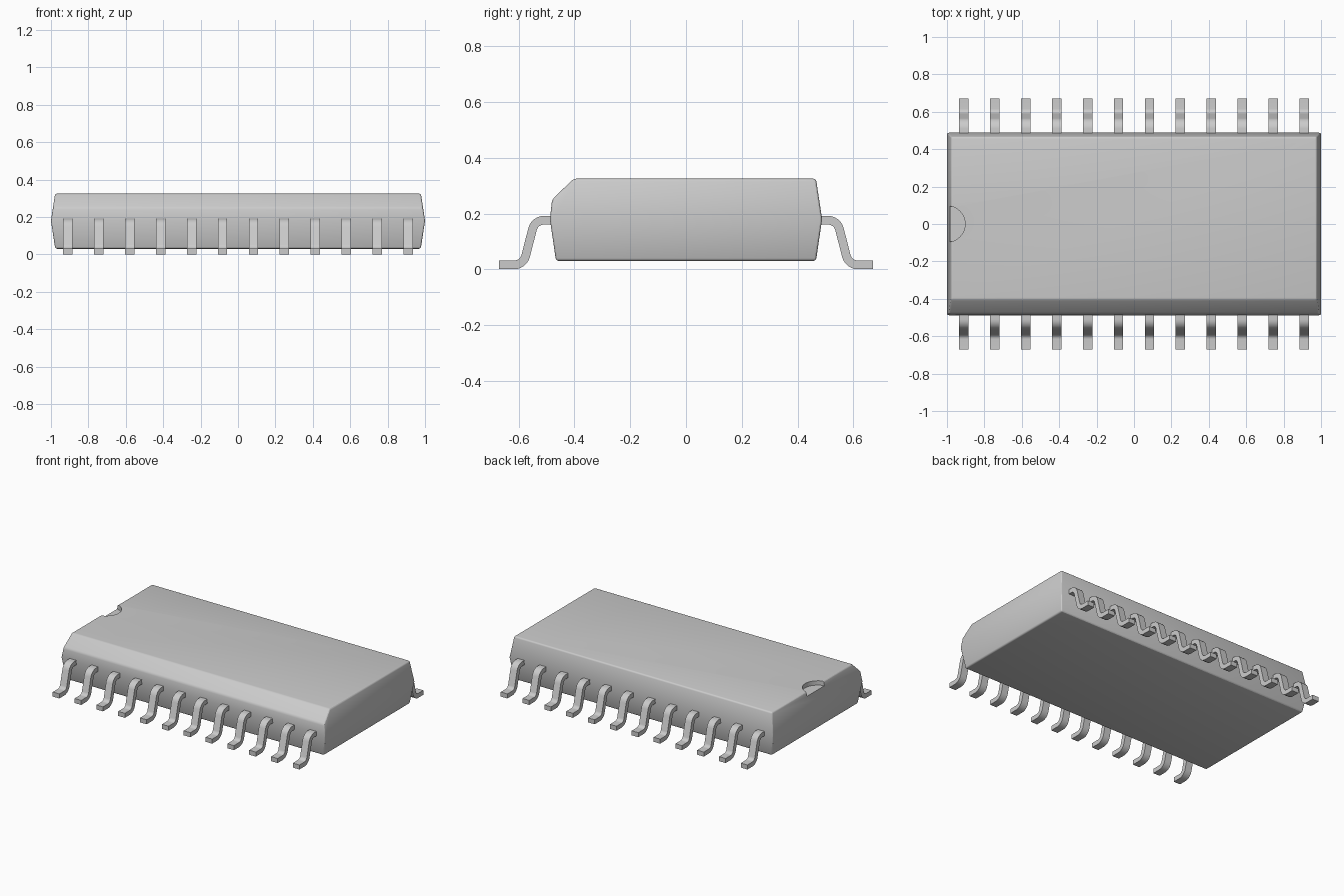
import bpy, bmesh, math
from mathutils import Vector

if "Cube" in bpy.data.objects:
    bpy.data.objects.remove(bpy.data.objects["Cube"])

grey = bpy.data.materials.new("plain grey")
grey.diffuse_color = (0.6, 0.6, 0.6, 1)
grey.use_nodes = True
grey.node_tree.nodes["Principled BSDF"].inputs["Base Color"].default_value = grey.diffuse_color


def make_object(name, bm):
    bmesh.ops.recalc_face_normals(bm, faces=bm.faces)
    mesh = bpy.data.meshes.new(name)
    bm.to_mesh(mesh)
    bm.free()
    mesh.materials.append(grey)
    obj = bpy.data.objects.new(name, mesh)
    bpy.context.collection.objects.link(obj)
    return obj


def smooth(obj, degrees):
    bpy.ops.object.select_all(action='DESELECT')
    obj.select_set(True)
    bpy.context.view_layer.objects.active = obj
    bpy.ops.object.shade_smooth_by_angle(angle=math.radians(degrees))


def fillet(points, radius, steps=6):
    """Round the inner corners of an open (y, z) path."""
    pts = [Vector(p) for p in points]
    out = [pts[0]]
    for a, p, b in zip(pts, pts[1:], pts[2:]):
        u, v = (a - p).normalized(), (b - p).normalized()
        half = u.angle(v) / 2
        start, end = p + u * radius / math.tan(half), p + v * radius / math.tan(half)
        centre = p + (u + v).normalized() * radius / math.sin(half)
        for i in range(steps + 1):
            d = start.lerp(end, i / steps) - centre
            out.append(centre + d.normalized() * radius)
    return out + [pts[-1]]


# Package body: drafted walls meeting at a parting line, chamfered front edge
MID, LOW, TOP = 0.18, 0.03, 0.325
profile = [(-0.466, LOW), (-0.488, MID), (-0.48, 0.25), (-0.403, TOP),
           (0.466, TOP), (0.488, MID), (0.466, LOW)]
bm = bmesh.new()
for y, z in profile:
    half_x = 1 - 0.022 * abs(z - MID) / 0.145
    for side in (-1, 1):
        bm.verts.new((side * half_x, y, z))
bmesh.ops.convex_hull(bm, input=bm.verts)
bmesh.ops.dissolve_limit(bm, angle_limit=math.radians(1), verts=bm.verts, edges=bm.edges)
sharp = [e for e in bm.edges if e.calc_face_angle(0) > math.radians(30)]
bmesh.ops.bevel(bm, geom=sharp, offset=0.01, segments=3, profile=0.5, affect='EDGES')
body = make_object("package_body", bm)

# Half-round orientation notch in the left end of the top
bm = bmesh.new()
bmesh.ops.create_cone(bm, cap_ends=True, segments=48, radius1=0.097, radius2=0.097, depth=0.1)
bmesh.ops.translate(bm, verts=bm.verts, vec=(-1, 0, TOP - 0.03 + 0.05))
cutter = make_object("notch_cutter", bm)
cutter.hide_render = True
cutter.hide_set(True)
cut = body.modifiers.new("notch", 'BOOLEAN')
cut.object, cut.operation, cut.solver = cutter, 'DIFFERENCE', 'EXACT'
smooth(body, 25)

# Gull-wing leads: rounded path thickened and extruded across the lead width
path = fillet([(-0.67, 0.016), (-0.583, 0.016), (-0.542, 0.176), (-0.45, 0.176)], 0.042)
upper, lower = [], []
for i, p in enumerate(path):
    t = (path[min(i + 1, len(path) - 1)] - path[max(i - 1, 0)]).normalized()
    n = Vector((-t.y, t.x)) * 0.0155
    upper.append(p + n)
    lower.append(p - n)
outline = upper + lower[::-1]
COUNT, PITCH, WIDTH = 12, 0.1654, 0.05
for row, turn in (("front", 1), ("back", -1)):
    bm = bmesh.new()
    for k in range(COUNT):
        x = (k - (COUNT - 1) / 2) * PITCH
        ends = [[bm.verts.new((x + s * WIDTH / 2, turn * q.x, q.y)) for q in outline]
                for s in (-1, 1)]
        total = len(outline)
        for i in range(total):
            j = (i + 1) % total
            bm.faces.new((ends[0][i], ends[0][j], ends[1][j], ends[1][i]))
        bm.faces.new(ends[0])
        bm.faces.new(ends[1])
    smooth(make_object(row + "_leads", bm), 30)
